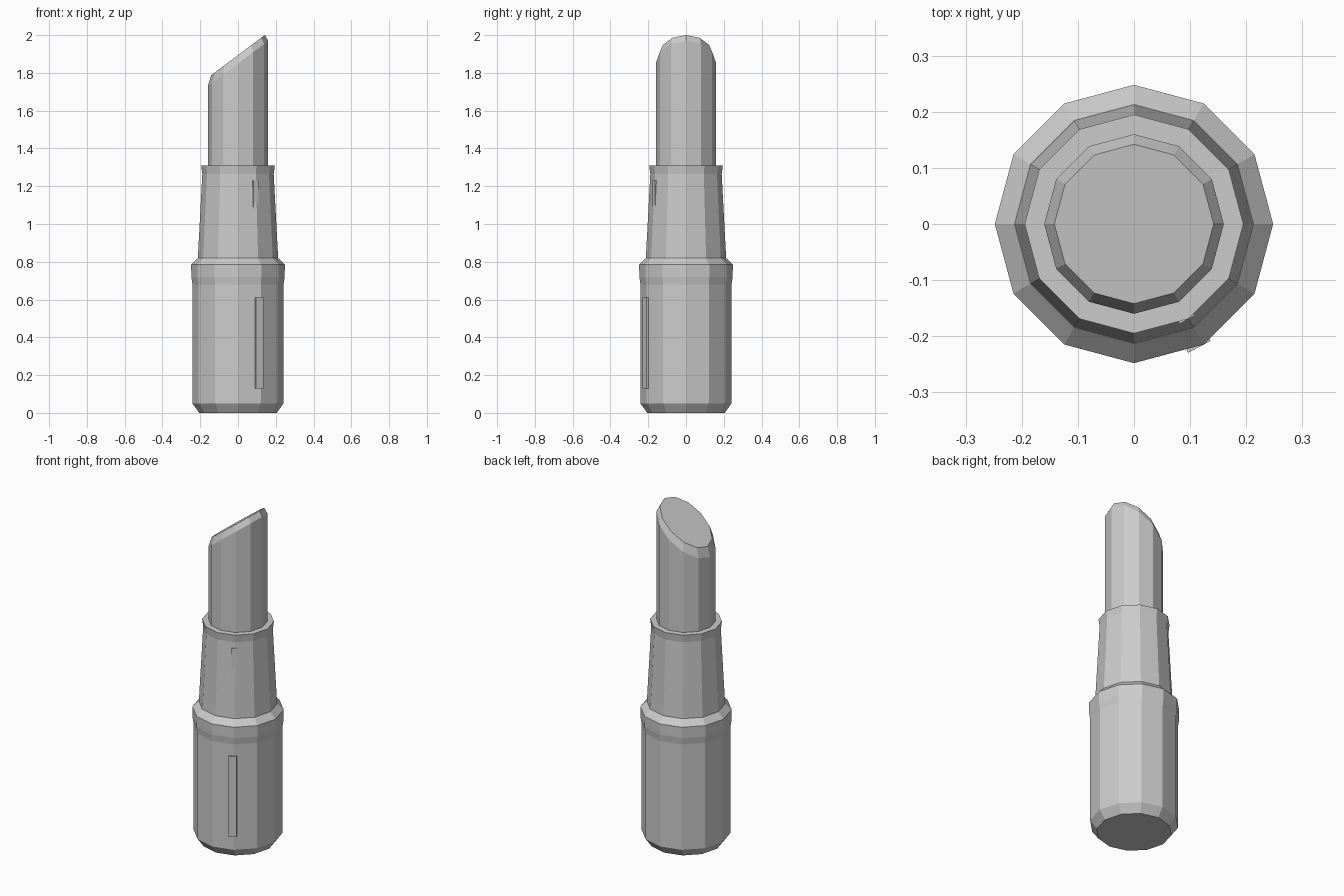
import bpy, bmesh, math
from mathutils import Matrix

cube = bpy.data.objects.get("Cube")
if cube:
    bpy.data.objects.remove(cube)

SIDES = 12

grey = bpy.data.materials.new("plain grey")
grey.use_nodes = True
colour = (0.6, 0.6, 0.6, 1)
grey.diffuse_color = colour
grey.node_tree.nodes["Principled BSDF"].inputs["Base Color"].default_value = colour


def finish(name, bm):
    bmesh.ops.recalc_face_normals(bm, faces=bm.faces)
    mesh = bpy.data.meshes.new(name)
    bm.to_mesh(mesh)
    bm.free()
    mesh.materials.append(grey)
    obj = bpy.data.objects.new(name, mesh)
    bpy.context.collection.objects.link(obj)
    return obj


def turned(name, profile):
    """Closed faceted solid from (radius, height, slope along x) rings."""
    bm = bmesh.new()
    rings = []
    for radius, height, slope in profile:
        ring = []
        for i in range(SIDES):
            a = math.tau * i / SIDES
            x, y = radius * math.cos(a), radius * math.sin(a)
            ring.append(bm.verts.new((x, y, height + slope * x)))
        rings.append(ring)
    for low, high in zip(rings, rings[1:]):
        for i in range(SIDES):
            j = (i + 1) % SIDES
            bm.faces.new((low[i], low[j], high[j], high[i]))
    bm.faces.new(rings[0][::-1])
    bm.faces.new(rings[-1])
    return finish(name, bm)


def plate(name, face_radius, width, bottom, top, angle):
    """Upright strip set into the wall, with its outer face at face_radius."""
    depth = 0.04
    bm = bmesh.new()
    bmesh.ops.create_cube(bm, size=1)
    move = (Matrix.Rotation(math.radians(angle), 4, "Z")
            @ Matrix.Translation((face_radius - depth / 2, 0, (bottom + top) / 2))
            @ Matrix.Diagonal((depth, width, top - bottom, 1)))
    bmesh.ops.transform(bm, matrix=move, verts=bm.verts)
    return finish(name, bm)


# Wide base with a chamfered foot and a slightly flared shoulder
turned("base", [(0.205, 0, 0), (0.241, 0.05, 0), (0.241, 0.68, 0),
                (0.247, 0.72, 0), (0.248, 0.785, 0), (0.213, 0.82, 0)])

# Tapered sleeve with a small lip
turned("sleeve", [(0.213, 0.81, 0), (0.189, 1.265, 0), (0.195, 1.31, 0)])

# Stick with a chamfered slanted tip
turned("stick", [(0.16, 1.25, 0), (0.16, 1.85, 0.75), (0.142, 1.894, 0.75)])

# Narrow upright strips on the base and the sleeve
plate("base_strip", 0.248, 0.045, 0.13, 0.61, -62)
plate("sleeve_strip", 0.195, 0.03, 0.9, 1.23, -61)
